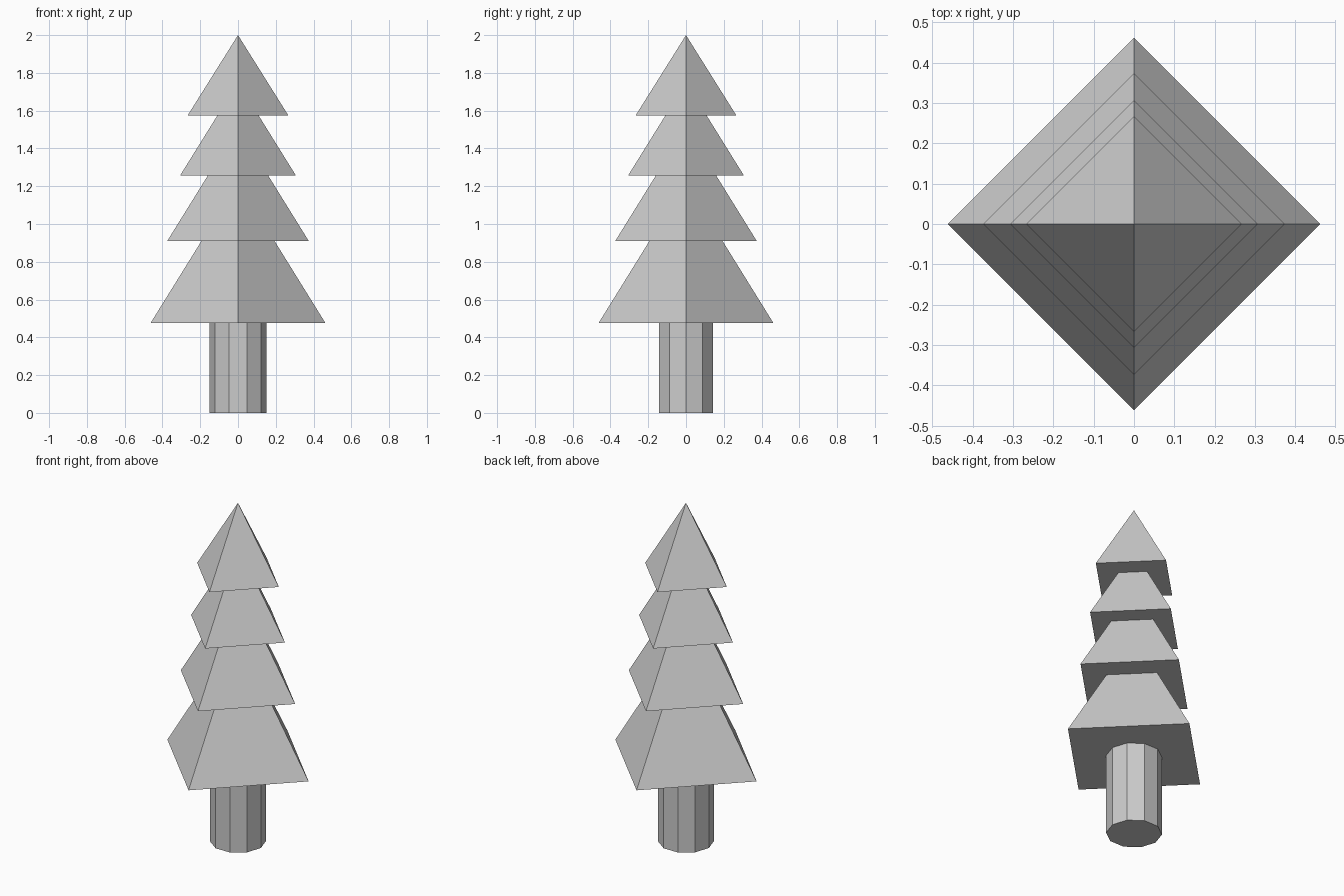
import bpy
import math

if "Cube" in bpy.data.objects:
    bpy.data.objects.remove(bpy.data.objects["Cube"])

# trunk: ten-sided, its top just enters the lowest tier
TRUNK_H = 0.52
bpy.ops.mesh.primitive_cylinder_add(vertices=10, radius=0.15, depth=TRUNK_H,
                                    location=(0, 0, TRUNK_H / 2),
                                    rotation=(0, 0, math.pi / 2))
bpy.context.object.name = "trunk"

# foliage: stacked four-sided pyramids (base height, corner radius, apex height)
tiers = [
    (0.477, 0.462, 1.222),
    (0.911, 0.374, 1.514),
    (1.256, 0.307, 1.750),
    (1.574, 0.267, 2.000),
]
for i, (base, radius, apex) in enumerate(tiers, 1):
    bpy.ops.mesh.primitive_cone_add(vertices=4, radius1=radius, radius2=0,
                                    depth=apex - base,
                                    location=(0, 0, (base + apex) / 2))
    bpy.context.object.name = f"foliage_tier_{i}"
